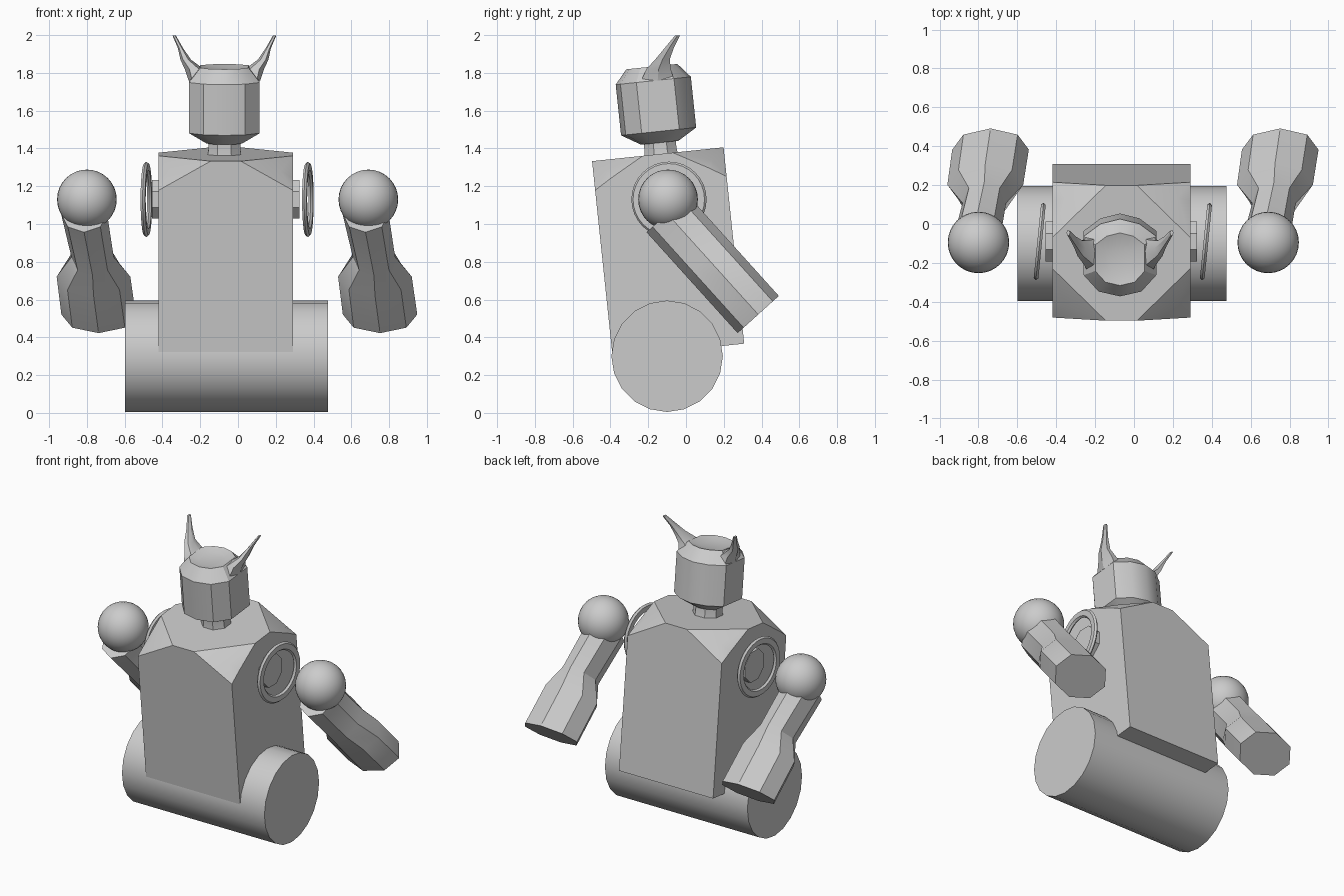
import bpy, bmesh
from math import sin, cos, pi, radians
from mathutils import Vector, Matrix

if "Cube" in bpy.data.objects:
    bpy.data.objects.remove(bpy.data.objects["Cube"])

CX = -0.065                      # model's own symmetry line
TILT = Matrix.Rotation(radians(6), 4, 'X')


def finish(name, bm, matrix=Matrix(), smooth=30):
    bmesh.ops.transform(bm, matrix=matrix, verts=bm.verts)
    bmesh.ops.recalc_face_normals(bm, faces=bm.faces)
    mesh = bpy.data.meshes.new(name)
    bm.to_mesh(mesh)
    bm.free()
    ob = bpy.data.objects.new(name, mesh)
    bpy.context.collection.objects.link(ob)
    bpy.ops.object.select_all(action='DESELECT')
    bpy.context.view_layer.objects.active = ob
    ob.select_set(True)
    bpy.ops.object.shade_smooth_by_angle(angle=radians(smooth))
    return ob


def loft(name, rings, matrix=Matrix(), closed=False, smooth=30):
    """Skin a list of equal-length point rings; cap the ends or join them."""
    bm = bmesh.new()
    vs = [[bm.verts.new(p) for p in r] for r in rings]
    n = len(vs[0])
    pairs = list(zip(vs, vs[1:])) + ([(vs[-1], vs[0])] if closed else [])
    for a, b in pairs:
        for i in range(n):
            j = (i + 1) % n
            bm.faces.new((a[i], a[j], b[j], b[i]))
    if not closed:
        bm.faces.new(vs[0])
        bm.faces.new(vs[-1])
    return finish(name, bm, matrix, smooth)


def oval(c, u, v, n, phase=0.0):
    c, u, v = Vector(c), Vector(u), Vector(v)
    return [c + u * cos(phase + 2 * pi * i / n) + v * sin(phase + 2 * pi * i / n)
            for i in range(n)]


def tube_x(name, profile, n, matrix=Matrix(), closed=False, phase=0.0):
    """Revolve (x, radius) points about the x axis."""
    return loft(name, [oval((x, 0, 0), (0, r, 0), (0, 0, r), n, phase)
                       for x, r in profile], matrix, closed)


# Roller base
tube_x("roller_base", [(-0.5375, 0.295), (0.5375, 0.295)], 20,
       Matrix.Translation((CX + 0.003, -0.1, 0.3)), phase=pi / 2)

# Torso: leaning box with arched faces and cut-off top corners
bm = bmesh.new()
hx, hy = 0.355, 0.35
arch = [(0.26, 0.945), (0.08, 1.045)]
for sx in (-1, 1):
    for sy in (-1, 1):
        pts = [(hx, hy, 0), (hx, hy, 0.89), (0.29, 0.28, 0.985)]
        pts += [(a, hy, h) for a, h in arch] + [(hx, a, h) for a, h in arch]
        for x, y, z in pts:
            bm.verts.new((sx * x, sy * y, z))
bmesh.ops.convex_hull(bm, input=bm.verts)
bmesh.ops.dissolve_limit(bm, angle_limit=radians(1), verts=bm.verts, edges=bm.edges)
finish("torso", bm, Matrix.Translation((CX, -0.04, 0.33)) @ TILT, 20)

# Neck and faceted head, in a leaning local frame
head_frame = Matrix.Translation((CX - 0.007, -0.145, 1.49)) @ TILT
loft("neck", [oval((0, 0, z), (r, 0, 0), (0, r, 0), 8, pi / 8)
              for z, r in [(-0.16, 0.105), (-0.1, 0.092), (-0.04, 0.092)]], head_frame)
half = [(0, -0.2), (0.11, -0.175), (0.187, -0.09), (0.187, 0.11), (0.1, 0.175), (0, 0.2)]
section = half + [(-x, y) for x, y in half[-2:0:-1]]
levels = [(-0.06, 0.5), (0, 1), (0.27, 1), (0.345, 0.68), (0.33, 0.4)]
loft("head", [[(x * s, y * s, z) for x, y in section] for z, s in levels], head_frame)

# Horns
path = [((0.152, -0.15, 1.76), 0.038, 0.10), ((0.16, -0.145, 1.82), 0.05, 0.075),
        ((0.205, -0.125, 1.87), 0.028, 0.045), ((0.232, -0.09, 1.93), 0.014, 0.028),
        ((0.266, -0.045, 1.998), 0.009, 0.015)]
for side, s in (("left", -1), ("right", 1)):
    loft(f"horn_{side}", [oval((s * x, y, z), (rx, 0, 0), (0, ry, 0), 6)
                          for (x, y, z), rx, ry in path],
         Matrix.Translation((CX - 0.007, 0, 0)))

# Shoulder hubs, rings, balls and arms (both arms are the same copy)
down = Vector((0, 0.67, -0.742))
across = Vector((0, 0.742, 0.67))
arm = [(0.0, -0.015, 0.122), (0.31, 0.03, 0.112), (0.45, 0.035, 0.195), (0.72, 0.062, 0.197)]
for side, ring_x, ball_x, s in (("left", -0.485, -0.80, -1), ("right", 0.37, 0.69, 1)):
    tube_x(f"shoulder_hub_{side}", [(s * 0.3, 0.11), (s * 0.39, 0.11)], 8,
           Matrix.Translation((CX, -0.09, 1.13)), phase=pi / 8)
    tube_x(f"shoulder_ring_{side}",
           [(-0.012, 0.19), (0, 0.2), (0.012, 0.19), (0.012, 0.155),
            (0, 0.145), (-0.012, 0.155)], 32,
           Matrix.Translation((ring_x, -0.09, 1.13)) @ Matrix.Rotation(-0.1, 4, 'Z'),
           closed=True)
    bm = bmesh.new()
    bmesh.ops.create_uvsphere(bm, u_segments=32, v_segments=16, radius=0.158)
    finish(f"shoulder_ball_{side}", bm, Matrix.Translation((ball_x, -0.095, 1.13)))
    loft(f"arm_{side}", [oval(Vector((dx, -0.1, 1.055)) + down * d,
                              (w, 0, 0), across * 0.147, 8) for d, dx, w in arm],
         Matrix.Translation((ball_x, 0, 0)))
